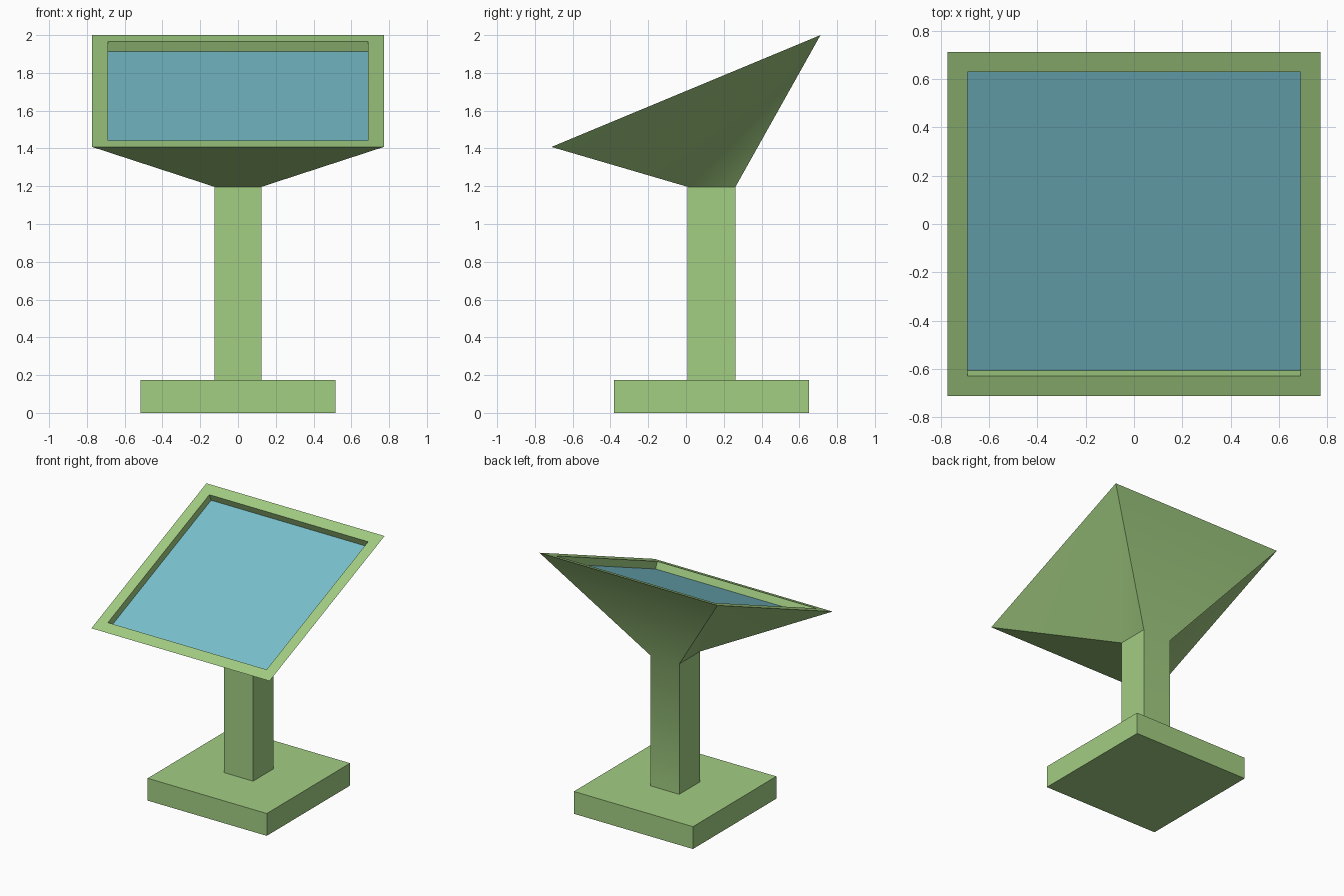
import bpy, bmesh, math
from mathutils import Vector

cube = bpy.data.objects.get("Cube")
if cube:
    bpy.data.objects.remove(cube, do_unlink=True)


def material(name, rgb):
    mat = bpy.data.materials.new(name)
    mat.use_nodes = True
    mat.diffuse_color = (*rgb, 1)
    mat.node_tree.nodes["Principled BSDF"].inputs["Base Color"].default_value = (*rgb, 1)
    return mat


GREEN = material("light green", (0.361, 0.610, 0.223))
BLUE = material("sky blue", (0.191, 0.527, 0.610))


def finish(bm, name, mat):
    bmesh.ops.recalc_face_normals(bm, faces=bm.faces)
    mesh = bpy.data.meshes.new(name)
    bm.to_mesh(mesh)
    bm.free()
    mesh.materials.append(mat)
    obj = bpy.data.objects.new(name, mesh)
    bpy.context.collection.objects.link(obj)
    return obj


def ring(half_x, front, back):
    """Four corners from front and back (y, z) pairs, anticlockwise from above."""
    (fy, fz), (by, bz) = front, back
    return [Vector(p) for p in ((-half_x, fy, fz), (half_x, fy, fz),
                                (half_x, by, bz), (-half_x, by, bz))]


# Sections of the post, funnel head, flat rim and recess
POST_Y = 0.135
post_foot = ring(0.125, (POST_Y - 0.127, 0.175), (POST_Y + 0.127, 0.175))
neck = ring(0.125, (POST_Y - 0.127, 1.197), (POST_Y + 0.127, 1.197))
rim = ring(0.772, (-0.712, 1.408), (0.712, 2.0))
slope = (rim[2] - rim[1]).normalized()
normal = Vector((0, -slope.z, slope.y))
inset = [Vector((math.copysign(0.688, p.x), p.y, p.z))
         + slope * (0.091 if i < 2 else -0.091) for i, p in enumerate(rim)]
recess = [p - normal * 0.056 for p in inset]

# Base slab
bm = bmesh.new()
bmesh.ops.create_cube(bm, size=1)
bmesh.ops.scale(bm, vec=(1.032, 1.032, 0.175), verts=bm.verts)
bmesh.ops.translate(bm, vec=(0, POST_Y, 0.0875), verts=bm.verts)
finish(bm, "base", GREEN)

# Post and tilted head, skinned through the sections
bm = bmesh.new()
loops = [[bm.verts.new(p) for p in section]
         for section in (post_foot, neck, rim, inset, recess)]
for level, (low, up) in enumerate(zip(loops, loops[1:])):
    for i in range(4):
        j = (i + 1) % 4
        a, b, c, d = low[i], low[j], up[j], up[i]
        if level == 1 and i == 1:      # twisted funnel sides
            quads = ((a, b, c), (a, c, d))
        elif level == 1 and i == 3:
            quads = ((a, b, d), (b, c, d))
        else:
            quads = ((a, b, c, d),)
        for f in quads:
            bm.faces.new(f)
bm.faces.new(loops[0][::-1])
floor = bm.faces.new(loops[-1])
floor.material_index = 1
head = finish(bm, "post_and_head", GREEN)
head.data.materials.append(BLUE)       # screen at the bottom of the recess

bpy.ops.object.select_all(action="DESELECT")
head.select_set(True)
bpy.context.view_layer.objects.active = head
bpy.ops.object.shade_smooth_by_angle(angle=math.radians(30))
